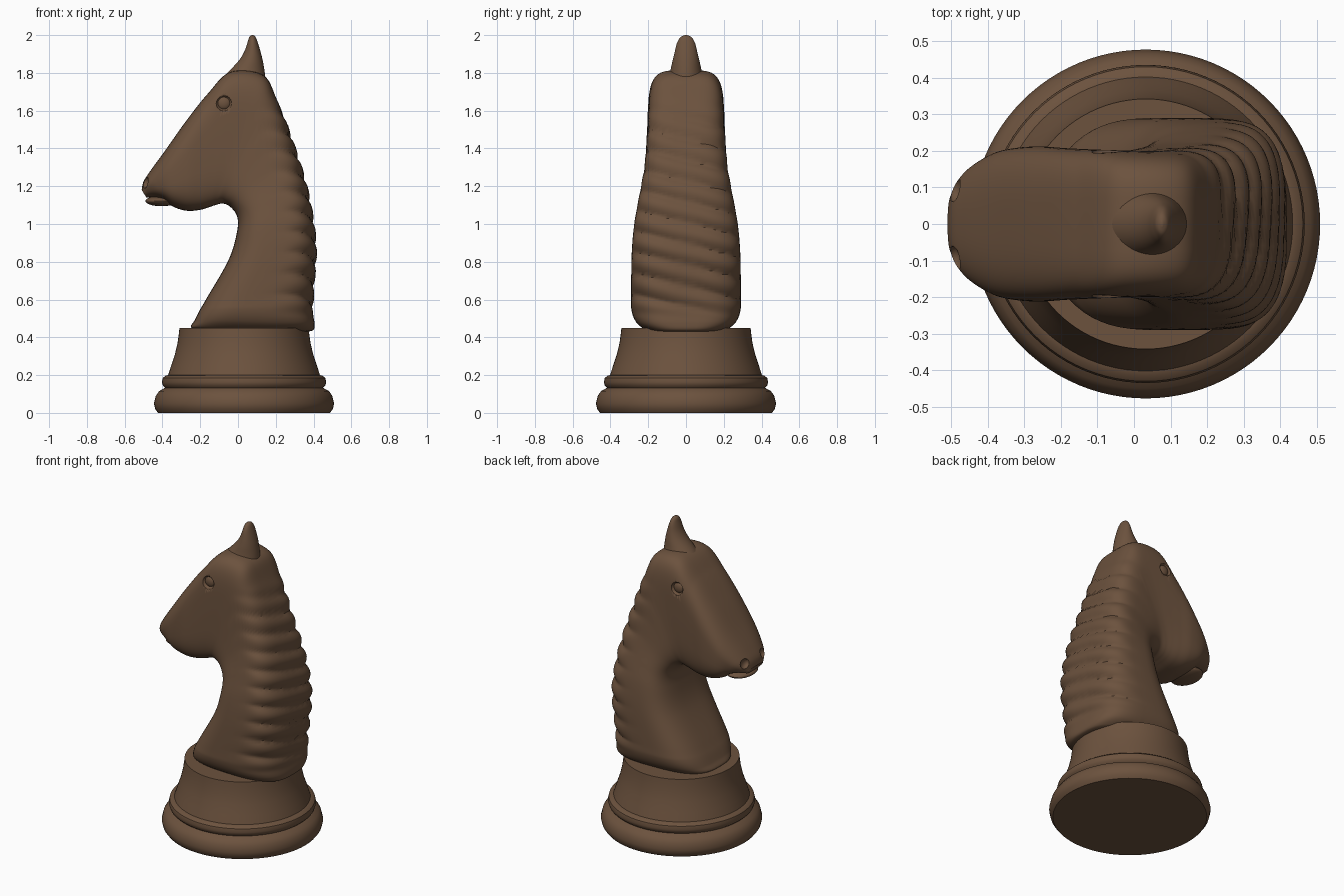
import bpy, bmesh, math
from mathutils import Vector

if "Cube" in bpy.data.objects:
    bpy.data.objects.remove(bpy.data.objects["Cube"])

mat = bpy.data.materials.new("dark_wood")
mat.diffuse_color = (0.15, 0.085, 0.048, 1)
mat.use_nodes = True
mat.node_tree.nodes["Principled BSDF"].inputs["Base Color"].default_value = mat.diffuse_color


def finish(name, bm, angle=40):
    bmesh.ops.recalc_face_normals(bm, faces=bm.faces)
    me = bpy.data.meshes.new(name)
    bm.to_mesh(me)
    bm.free()
    ob = bpy.data.objects.new(name, me)
    bpy.context.collection.objects.link(ob)
    me.materials.append(mat)
    smooth(ob, angle)
    return ob


def smooth(ob, angle=40):
    bpy.ops.object.select_all(action='DESELECT')
    bpy.context.view_layer.objects.active = ob
    ob.select_set(True)
    bpy.ops.object.shade_smooth_by_angle(angle=math.radians(angle))


def catmull(rows, steps):
    out = []
    n = len(rows)
    for i in range(n - 1):
        p = [rows[max(0, min(n - 1, i + k))] for k in (-1, 0, 1, 2)]
        for s in range(steps):
            t = s / steps
            out.append([0.5 * (2 * b + (c - a) * t + (2 * a - 5 * b + 4 * c - d) * t * t
                               + (3 * b - a - 3 * c + d) * t ** 3) for a, b, c, d in zip(*p)])
    out.append(list(rows[-1]))
    return out


def spow(v, e):
    return math.copysign(abs(v) ** e, v)


def step(a, b, v):
    t = max(0, min(1, (v - a) / (b - a)))
    return t * t * (3 - 2 * t)


def loft(name, rows, steps, seg, shape=None, angle=40):
    """Rows: under x, z, upper x, z, half width, squareness."""
    bm = bmesh.new()
    rings = []
    for ax, az, bx, bz, w, n in catmull(rows, steps):
        a, b = Vector((ax, 0, az)), Vector((bx, 0, bz))
        mid, half = (a + b) / 2, (b - a) / 2
        ring = []
        for k in range(seg):
            th = 2 * math.pi * k / seg
            c, s = spow(math.cos(th), 2 / n), spow(math.sin(th), 2 / n)
            p = mid + half * c + Vector((0, w * s, 0))
            if shape:
                p = shape(p, c, half.normalized())
            ring.append(bm.verts.new(p))
        rings.append(ring)
    for r0, r1 in zip(rings, rings[1:]):
        for k in range(seg):
            j = (k + 1) % seg
            bm.faces.new((r0[k], r0[j], r1[j], r1[k]))
    bm.faces.new(rings[0])
    bm.faces.new(rings[-1])
    return finish(name, bm, angle)


def mane(p, c, d):
    # scalloped locks, slightly slanted, along the back of the neck
    amt = step(0.1, 0.65, c) * step(0.5, 0.6, p.z) * (1 - step(1.5, 1.68, p.z)) * step(0.02, 0.12, p.x)
    bump = abs(math.sin(math.pi * (p.z + 0.25 * p.y) / 0.112)) - 0.6
    out = d + Vector((0, 1.2 * p.y, 0))
    return p + out * (0.022 * bump * amt)


# Turned base
profile = [(0.455, 0), (0.47, 0.02), (0.477, 0.05), (0.467, 0.09), (0.45, 0.115), (0.418, 0.133),
           (0.43, 0.145), (0.435, 0.163), (0.43, 0.185), (0.415, 0.197), (0.402, 0.2), (0.386, 0.25),
           (0.366, 0.31), (0.352, 0.37), (0.345, 0.42), (0.342, 0.45)]
bm = bmesh.new()
SEG = 96
rings = [[bm.verts.new((0.032 + r * math.cos(2 * math.pi * k / SEG), r * math.sin(2 * math.pi * k / SEG), z))
          for k in range(SEG)] for r, z in profile]
for r0, r1 in zip(rings, rings[1:]):
    for k in range(SEG):
        j = (k + 1) % SEG
        bm.faces.new((r0[k], r0[j], r1[j], r1[k]))
bm.faces.new(rings[0])
bm.faces.new(rings[-1])
finish("turned_base", bm, 35)

# Neck and head
body = [(-0.22, 0.44, 0.37, 0.43, 0.19, 3), (-0.25, 0.455, 0.40, 0.44, 0.225, 3),
        (-0.23, 0.49, 0.405, 0.475, 0.265, 3.2), (-0.205, 0.54, 0.395, 0.54, 0.288, 3.2),
        (-0.17, 0.6, 0.395, 0.63, 0.29, 3.2), (-0.05, 0.81, 0.41, 0.85, 0.288, 3.2),
        (-0.005, 0.96, 0.395, 1.02, 0.275, 3.2), (-0.005, 1.04, 0.36, 1.2, 0.25, 3.2),
        (-0.04, 1.09, 0.30, 1.40, 0.222, 3.4), (-0.08, 1.108, 0.205, 1.66, 0.205, 4),
        (-0.12, 1.10, 0.13, 1.79, 0.2, 4.5), (-0.15, 1.09, -0.04, 1.805, 0.203, 4.5),
        (-0.20, 1.075, -0.16, 1.69, 0.207, 4), (-0.27, 1.07, -0.275, 1.545, 0.212, 3.4),
        (-0.34, 1.09, -0.385, 1.39, 0.2, 3), (-0.39, 1.125, -0.465, 1.28, 0.165, 2.6),
        (-0.44, 1.14, -0.5, 1.225, 0.125, 2.4), (-0.485, 1.14, -0.51, 1.18, 0.08, 2.2)]
horse = loft("neck_and_head", body, 14, 64, mane)

# Pointed tuft on top of the head
tuft = [(-0.14, 1.70, 0.15, 1.70, 0.13, 2), (-0.065, 1.79, 0.143, 1.79, 0.09, 2),
        (0.0, 1.86, 0.132, 1.86, 0.072, 2), (0.032, 1.91, 0.12, 1.91, 0.06, 2),
        (0.05, 1.96, 0.105, 1.96, 0.047, 2), (0.06, 1.99, 0.093, 1.99, 0.028, 2),
        (0.073, 2.0, 0.08, 2.0, 0.006, 2)]
loft("ear_tuft", tuft, 5, 40)


def ellipsoid(name, loc, radii):
    bm = bmesh.new()
    bmesh.ops.create_uvsphere(bm, u_segments=32, v_segments=16, radius=1)
    for v in bm.verts:
        v.co = Vector(loc) + Vector([v.co[i] * radii[i] for i in range(3)])
    return finish(name, bm)


# Lower lip
ellipsoid("lower_lip", (-0.405, 0, 1.122), (0.085, 0.115, 0.028))

# Eye sockets and nostrils cut into the head, with eyeballs set in
for side in (-1, 1):
    for name, loc, radii in (("eye_cutter", (-0.075, 0.205 * side, 1.64), (0.042, 0.03, 0.042)),
                             ("nostril_cutter", (-0.492, 0.095 * side, 1.222), (0.024, 0.035, 0.032))):
        cutter = ellipsoid(name, loc, radii)
        cutter.hide_render = True
        mod = horse.modifiers.new(name, 'BOOLEAN')
        mod.operation = 'DIFFERENCE'
        mod.solver = 'EXACT'
        mod.object = cutter
        bpy.context.view_layer.objects.active = horse
        bpy.ops.object.modifier_move_to_index(modifier=mod.name, index=0)
        bpy.ops.object.modifier_apply(modifier=mod.name)
        bpy.data.objects.remove(cutter)
    ellipsoid("eyeball", (-0.075, 0.178 * side, 1.64), (0.035, 0.018, 0.035))
